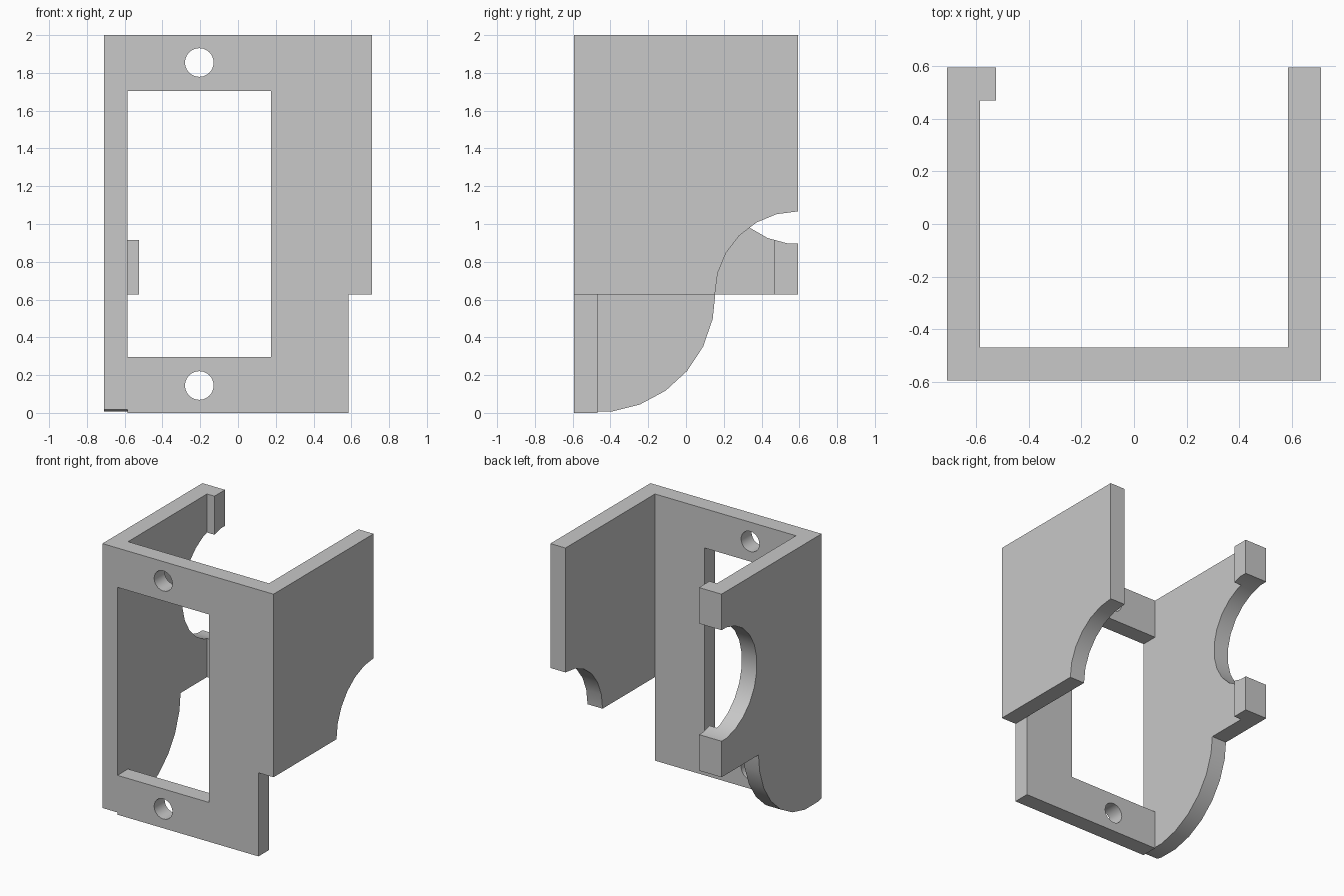
import bpy
import bmesh
from math import radians, sin, cos
from mathutils import Vector

cube = bpy.data.objects.get("Cube")
if cube:
    bpy.data.objects.remove(cube, do_unlink=True)

GREY = (0.58, 0.58, 0.58, 1.0)
grey = bpy.data.materials.new("plain grey")
grey.use_nodes = True
grey.diffuse_color = GREY
grey.node_tree.nodes["Principled BSDF"].inputs["Base Color"].default_value = GREY

# Outer limits and shared levels of the bracket
X, Y, TOP, STEP = 0.71, 0.593, 2.0, 0.627
IN_X, IN_Y = 0.585, -0.468


def arc(cx, cz, r, first, last, count):
    """Points on an arc, angles in degrees."""
    angles = [radians(first + (last - first) * i / (count - 1)) for i in range(count)]
    return [(cx + r * cos(a), cz + r * sin(a)) for a in angles]


def rect(a0, a1, b0, b1):
    return [(a0, b0), (a1, b0), (a1, b1), (a0, b1)]


def activate(obj):
    bpy.ops.object.select_all(action="DESELECT")
    obj.select_set(True)
    bpy.context.view_layer.objects.active = obj


def prism(name, outline, axis, start, end):
    """Extrude an outline along x or y."""
    bm = bmesh.new()
    face = bm.faces.new([bm.verts.new((start, u, z) if axis == "x" else (u, start, z))
                         for u, z in outline])
    grown = bmesh.ops.extrude_face_region(bm, geom=[face], use_keep_orig=True)["geom"]
    depth = end - start
    shift = Vector((depth, 0, 0)) if axis == "x" else Vector((0, depth, 0))
    bmesh.ops.translate(bm, vec=shift,
                        verts=[g for g in grown if isinstance(g, bmesh.types.BMVert)])
    bmesh.ops.recalc_face_normals(bm, faces=bm.faces[:])
    mesh = bpy.data.meshes.new(name)
    bm.to_mesh(mesh)
    bm.free()
    mesh.materials.append(grey)
    obj = bpy.data.objects.new(name, mesh)
    bpy.context.collection.objects.link(obj)
    activate(obj)
    bpy.ops.object.shade_smooth_by_angle(angle=radians(30))
    return obj


def cut(target, outline):
    """Cut an outline through the target from front to back."""
    cutter = prism("cutter", outline, "y", -1, 0)
    cutter.hide_render = True
    mod = target.modifiers.new("cut", "BOOLEAN")
    mod.operation = "DIFFERENCE"
    mod.solver = "EXACT"
    mod.object = cutter
    activate(target)
    bpy.ops.object.modifier_apply(modifier=mod.name)
    bpy.data.objects.remove(cutter, do_unlink=True)


# Front plate with a window and two screw holes
plate = prism("front_plate", rect(-IN_X, IN_X, 0, TOP), "y", -Y, IN_Y)
cut(plate, rect(-IN_X - 0.01, 0.175, 0.295, 1.705))
for z in (0.145, 1.855):
    cut(plate, arc(-0.205, z, 0.076, 0, 345, 24))
activate(plate)
bpy.ops.object.shade_smooth_by_angle(angle=radians(30))

# Left wall with a quarter-round notch at the lower back corner
left_outline = [(-Y, STEP)] + arc(Y, STEP, 0.44, 180, 90, 7) + [(Y, TOP), (-Y, TOP)]
prism("left_wall", left_outline, "x", IN_X, X)

# Right wall with a rounded lower lobe and a half-round opening at the back
MID = (TOP + STEP) / 2
lobe = arc(-0.47, STEP, 0.625, -97.3, -12, 7)
opening = arc(Y, MID, 0.42, 262.5, 97.5, 12)
low, high = opening[0][1], opening[-1][1]
right_outline = ([(-Y, 0.017)] + lobe + [(0.155, STEP), (Y, STEP), (Y, low)]
                 + opening + [(Y, high), (Y, TOP), (-Y, TOP)])
prism("right_wall", right_outline, "x", -X, -IN_X)

# Retaining tabs at the back of the right wall, mirrored about the opening
tab = [(-IN_Y, STEP), (Y, STEP), (Y, low), opening[0], (-IN_Y, 0.916)]
prism("lower_tab", tab, "x", -IN_X, -0.523)
prism("upper_tab", [(y, 2 * MID - z) for y, z in tab], "x", -IN_X, -0.523)
